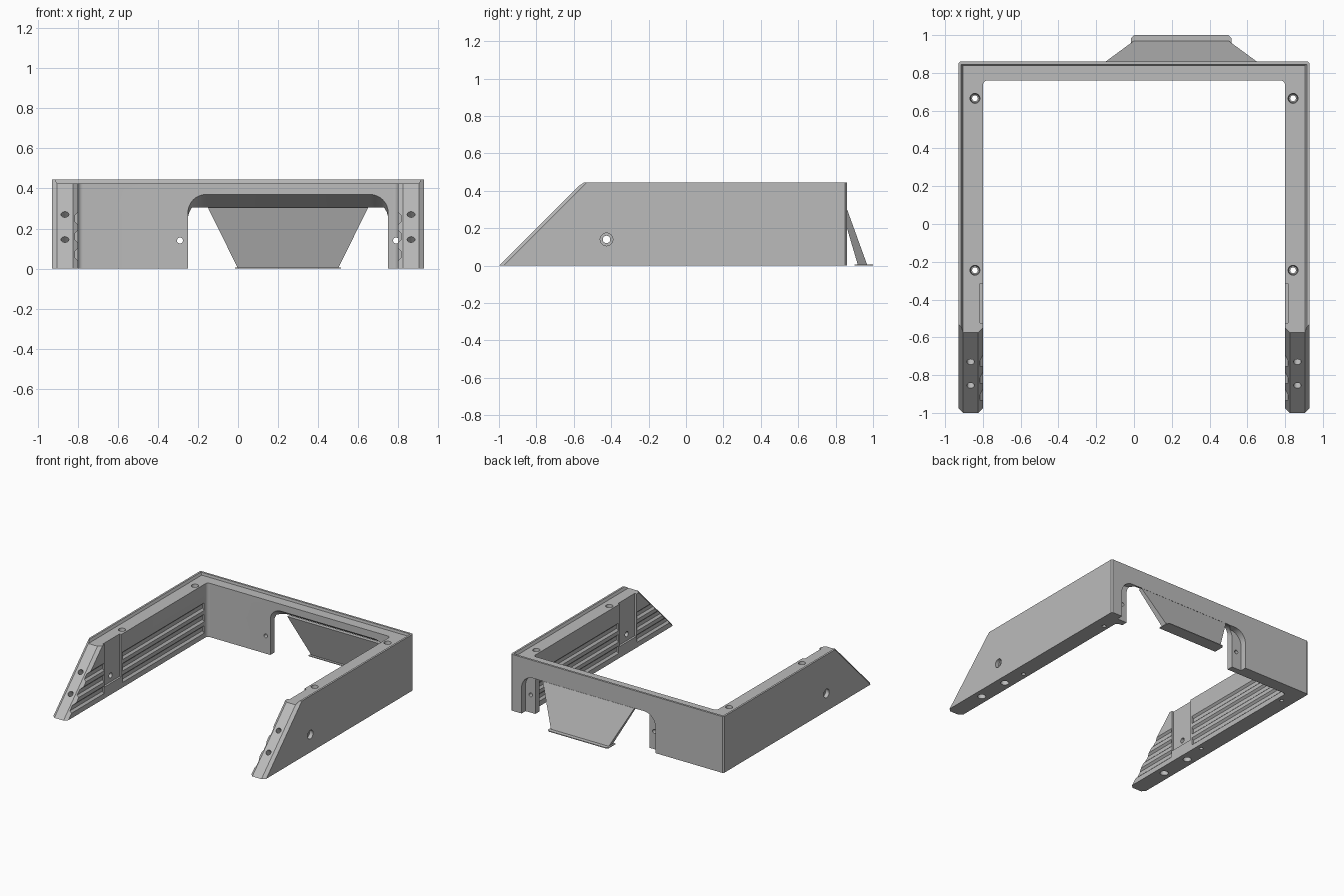
import bpy, bmesh, math
from mathutils import Vector, Matrix

cube = bpy.data.objects.get("Cube")
if cube:
    bpy.data.objects.remove(cube)

GREY = (0.50, 0.50, 0.50, 1)
mat = bpy.data.materials.new("plain grey")
mat.use_nodes = True
mat.diffuse_color = GREY
mat.node_tree.nodes["Principled BSDF"].inputs["Base Color"].default_value = GREY


def finish(name, bm):
    bmesh.ops.recalc_face_normals(bm, faces=bm.faces)
    mesh = bpy.data.meshes.new(name)
    bm.to_mesh(mesh)
    bm.free()
    mesh.materials.append(mat)
    ob = bpy.data.objects.new(name, mesh)
    bpy.context.collection.objects.link(ob)
    return ob


def loft(name, loop_a, loop_b):
    """Closed solid between two matching loops."""
    bm = bmesh.new()
    a = [bm.verts.new(p) for p in loop_a]
    b = [bm.verts.new(p) for p in loop_b]
    bm.faces.new(a)
    bm.faces.new(b[::-1])
    for i in range(len(a)):
        j = (i + 1) % len(a)
        bm.faces.new((a[i], b[i], b[j], a[j]))
    return finish(name, bm)


def prism(name, loop, offset):
    return loft(name, loop, [Vector(p) + Vector(offset) for p in loop])


def drill(start, direction, r1, r2, depth):
    """Round cutter from start along direction, r1 at the start and r2 at the end."""
    d = Vector(direction).normalized()
    bm = bmesh.new()
    rot = d.to_track_quat('Z', 'Y').to_matrix().to_4x4()
    place = Matrix.Translation(Vector(start) + d * depth / 2) @ rot
    bmesh.ops.create_cone(bm, cap_ends=True, segments=24, radius1=r1, radius2=r2,
                          depth=depth, matrix=place)
    return finish("hole_cutter", bm)


def cut(body, cutter):
    mod = body.modifiers.new("cut", 'BOOLEAN')
    mod.operation = 'DIFFERENCE'
    mod.solver = 'EXACT'
    mod.object = cutter
    bpy.context.view_layer.objects.active = body
    bpy.ops.object.modifier_apply(modifier=mod.name)
    bpy.data.objects.remove(cutter)


def arch(x0, x1, top, r, y):
    """Door-shaped loop with rounded top corners in the plane y."""
    pts = [(x1, y, -0.1)]
    for cx, start in ((x1 - r, 0), (x0 + r, 90)):
        for i in range(9):
            t = math.radians(start + i * 90 / 8)
            pts.append((cx + r * math.cos(t), y, top - r + r * math.sin(t)))
    return pts + [(x0, y, -0.1)]


# U-shaped frame with rounded inner corners and slightly chamfered back corners
half = [(0.80, -1), (0.93, -1), (0.93, 0.85), (0.92, 0.86)]
inner = [(0.775 + 0.025 * math.cos(t), 0.735 + 0.025 * math.sin(t))
         for t in (math.radians(a) for a in range(90, -1, -15))]
right_side = inner + half
plan = right_side + [(-x, y) for x, y in reversed(right_side)]
frame = prism("frame", [(x, y, 0) for x, y in plan], (0, 0, 0.445))

# Sunken top that leaves a thin rim around the outside
cut(frame, loft("top_cutter",
                [(-.905, -1.3, .425), (.905, -1.3, .425), (.905, .84, .425), (-.905, .84, .425)],
                [(-.92, -1.3, .455), (.92, -1.3, .455), (.92, .845, .455), (-.92, .845, .455)]))

# Sloping front ends
cut(frame, prism("slope_cutter", [(-1.2, -1.2, -.2), (-1.2, -.3, .7), (-1.2, -1.2, .7)],
                 (2.4, 0, 0)))

# Sloping tunnel through the back wall, with a shallow recess around it behind
cut(frame, prism("tunnel_cutter", arch(-0.25, 0.75, 0.409, 0.09, 0.70), (0, 0.22, -0.143)))
cut(frame, prism("recess_cutter", arch(-0.335, 0.835, 0.305, 0.10, 0.81), (0, 0.1, 0)))
for x in (-0.29, 0.79):
    cut(frame, drill((x, 0.9, 0.14), (0, -1, 0), 0.015, 0.015, 0.16))

for s in (-1, 1):
    # Chamfers along both edges of the slope
    for edge, out in ((0.93, 1), (0.80, -1)):
        cut(frame, prism("chamfer_cutter",
                         [(s * (edge - out * .045), -1.12, -.1), (s * (edge + out * .02), -1.055, -.1),
                          (s * (edge + out * .02), -1.12, -.1)], (0, 0.7, 0.7)))

    # Long grooves on the inner side, on both sides of a plain vertical strip
    for z in (0.07, 0.16, 0.25):
        for y0, y1 in ((-1.1, -0.53), (-0.30, 0.72)):
            cut(frame, prism("groove_cutter",
                             [(s * .785, y0, z - .045), (s * .815, y0, z - .015),
                              (s * .815, y0, z + .015), (s * .785, y0, z + .045)],
                             (0, y1 - y0, 0)))
    cut(frame, prism("strip_cutter",
                     [(s * .78, -.525, .09), (s * .816, -.525, .09),
                      (s * .816, -.315, .09), (s * .78, -.315, .09)], (0, 0, 0.4)))

    # Countersunk screw holes down through the arm
    for y in (0.665, -0.245):
        cut(frame, drill((s * .842, y, .5), (0, 0, -1), .015, .015, .6))
        cut(frame, drill((s * .842, y, .43), (0, 0, -1), .027, .022, .05))

    # Cross hole with a wide mouth on the outside
    cut(frame, drill((s * 1.0, -.425, .14), (-s, 0, 0), .02, .02, .3))
    cut(frame, drill((s * .94, -.425, .14), (-s, 0, 0), .034, .034, .04))

    # Blind holes in the slope and in the underside
    for z in (0.145, 0.27):
        cut(frame, drill((s * .865, z - 1.02, z + .02), (0, 1, -1), .02, .02, .09))
    for y in (-0.69, -0.43):
        cut(frame, drill((s * .865, y, -.02), (0, 0, 1), .03, .03, .06))


def slab(x0, x1, y0, y1, z):
    return [(x0, y0, z), (x1, y0, z), (x1, y1, z), (x0, y1, z)]


# Tapered flap leaning out behind the tunnel, with a thin foot plate
loft("flap", slab(0.0, 0.5, 0.92, 0.97, 0), slab(-0.15, 0.65, 0.83, 0.86, 0.304))
prism("flap_foot", [(-.015, .90, 0), (.515, .90, 0), (.515, .985, 0), (.50, 1, 0),
                    (0, 1, 0), (-.015, .985, 0)], (0, 0, 0.006))

# Keep edges sharp and round holes smooth
bpy.ops.object.select_all(action='DESELECT')
frame.select_set(True)
bpy.context.view_layer.objects.active = frame
bpy.ops.object.shade_smooth_by_angle(angle=math.radians(25))
